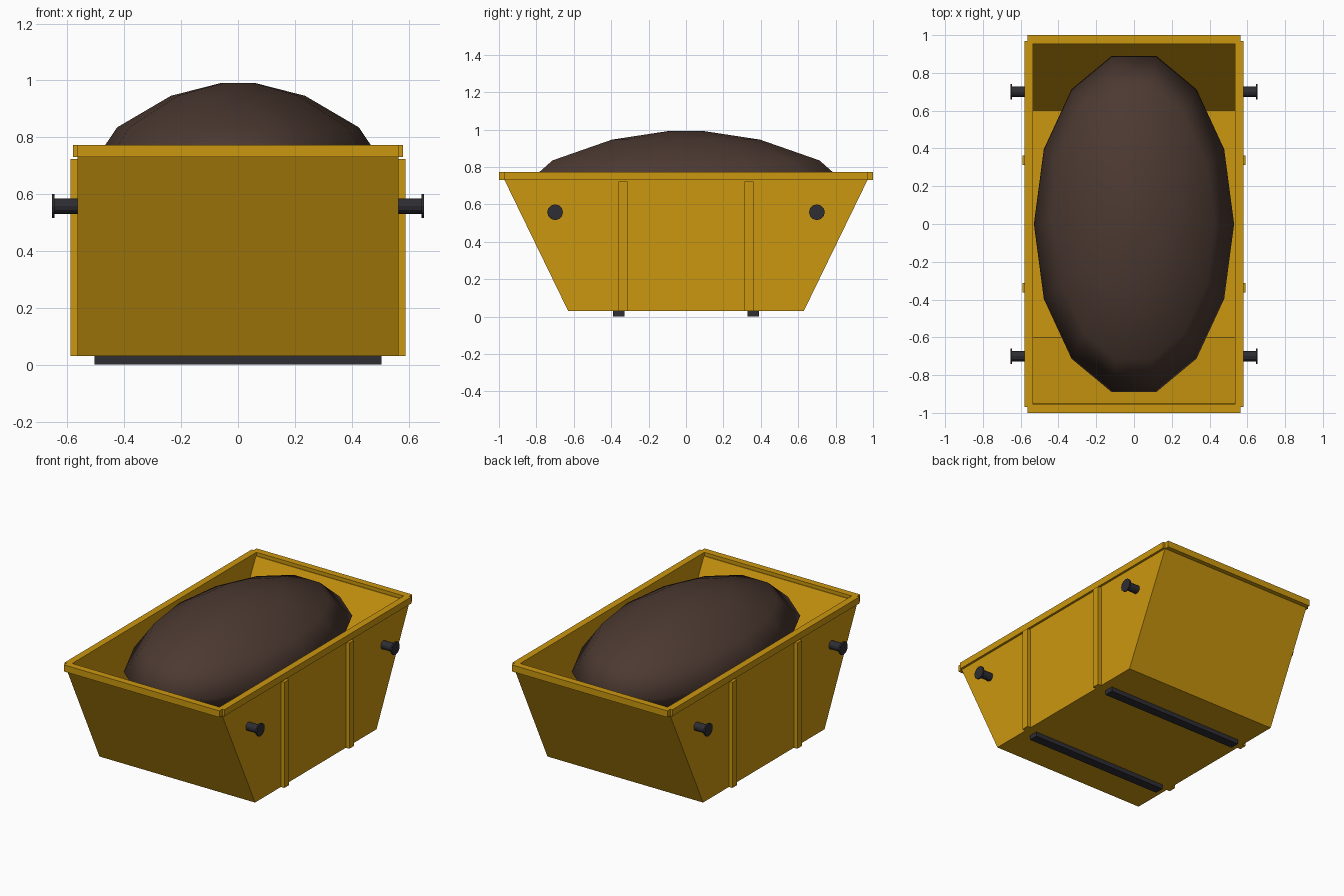
import bpy, bmesh, math

cube = bpy.data.objects.get("Cube")
if cube:
    bpy.data.objects.remove(cube, do_unlink=True)


def material(name, rgb):
    m = bpy.data.materials.new(name)
    m.use_nodes = True
    m.diffuse_color = (*rgb, 1)
    m.node_tree.nodes["Principled BSDF"].inputs["Base Color"].default_value = (*rgb, 1)
    return m


yellow = material("yellow_paint", (0.60, 0.31, 0.005))
black = material("dark_steel", (0.026, 0.026, 0.033))
brown = material("soil_brown", (0.072, 0.041, 0.031))


def finish(name, bm, mat, smooth=False):
    bmesh.ops.recalc_face_normals(bm, faces=bm.faces)
    me = bpy.data.meshes.new(name)
    bm.to_mesh(me)
    bm.free()
    for p in me.polygons:
        p.use_smooth = smooth
    me.materials.append(mat)
    ob = bpy.data.objects.new(name, me)
    bpy.context.collection.objects.link(ob)
    return ob


def loft(bm, rings):
    """Bridge consecutive vertex rings and return them."""
    loops = [[bm.verts.new(p) for p in ring] for ring in rings]
    for a, b in zip(loops, loops[1:]):
        n = len(a)
        for i in range(n):
            bm.faces.new((a[i], a[(i + 1) % n], b[(i + 1) % n], b[i]))
    return loops


def box(name, lo, hi, mat):
    bm = bmesh.new()
    bmesh.ops.create_cube(bm, size=1)
    for v in bm.verts:
        v.co = [(l + h) / 2 + c * (h - l) for l, h, c in zip(lo, hi, v.co)]
    return finish(name, bm, mat)


def rect(x, y, z):
    return [(-x, -y, z), (x, -y, z), (x, y, z), (-x, y, z)]


# Hollow tub with sloping ends
bm = bmesh.new()
loops = loft(bm, [rect(0.565, 0.63, 0.03), rect(0.565, 0.98, 0.75),
                  rect(0.535, 0.95, 0.75), rect(0.535, 0.60, 0.06)])
bm.faces.new(loops[0])
bm.faces.new(loops[-1])
finish("skip_tub", bm, yellow)

# Rim bars, side ribs, pins and skids, mirrored to both sides
for s, side in ((1, "left"), (-1, "right")):
    xs = sorted((s * 0.535, s * 0.58))
    box(f"{side}_rim", (xs[0], -0.97, 0.73), (xs[1], 0.97, 0.773), yellow)
    for t, end in ((1, "back"), (-1, "front")):
        xs = sorted((s * 0.56, s * 0.59))
        box(f"{side}_{end}_rib", (xs[0], t * 0.337 - 0.025, 0.03),
            (xs[1], t * 0.337 + 0.025, 0.723), yellow)
        # Lifting pin: shaft with a thin end flange
        bm = bmesh.new()
        profile = [(0.55, 0.027), (0.645, 0.027), (0.645, 0.042), (0.655, 0.042)]
        angles = [math.tau * i / 12 for i in range(12)]
        loops = loft(bm, [[(s * x, t * 0.7 + r * math.cos(a), 0.558 + r * math.sin(a))
                           for a in angles] for x, r in profile])
        bm.faces.new(loops[0])
        bm.faces.new(loops[-1])
        finish(f"{side}_{end}_lifting_pin", bm, black)

for t, end in ((1, "back"), (-1, "front")):
    ys = sorted((t * 0.955, t * 1.0))
    box(f"{end}_rim", (-0.565, ys[0], 0.73), (0.565, ys[1], 0.773), yellow)
    box(f"{end}_skid", (-0.505, t * 0.36 - 0.03, 0), (0.505, t * 0.36 + 0.03, 0.032), black)

# Heaped load: faceted oval dome, closed below inside the tub
bm = bmesh.new()
dome = [(0.11, 0.991), (0.434, 0.946), (0.782, 0.835), (0.975, 0.68), (0.86, 0.60), (0.6, 0.3)]
angles = [math.tau * i / 14 for i in range(14)]
loops = loft(bm, [[(0.5436 * r * math.cos(a), 0.936 * r * math.sin(a), z)
                   for a in angles] for r, z in dome])
bm.faces.new(loops[0])
bm.faces.new(loops[-1])
finish("soil_heap", bm, brown, smooth=True)
